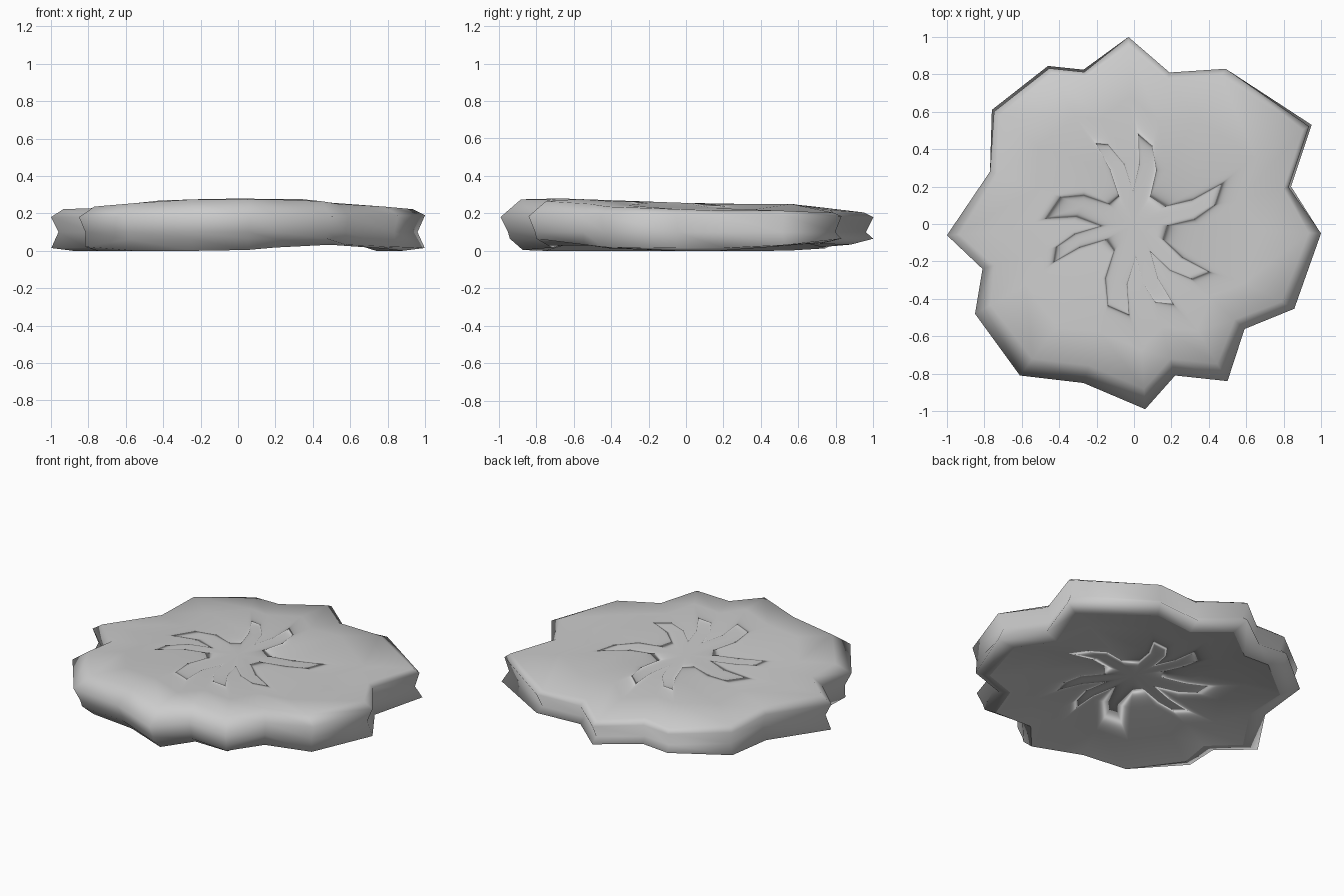
import bpy, bmesh, math

if "Cube" in bpy.data.objects:
    bpy.data.objects.remove(bpy.data.objects["Cube"])

# Jagged outline of the slab, clockwise seen from above
OUTLINE = [(-0.03, 1.0), (0.19, 0.81), (0.49, 0.83), (0.95, 0.53), (0.84, 0.20),
           (1.0, -0.05), (0.87, -0.46), (0.60, -0.57), (0.50, -0.84), (0.22, -0.81),
           (0.06, -0.99), (-0.27, -0.85), (-0.61, -0.81), (-0.85, -0.48), (-0.81, -0.24),
           (-1.0, -0.06), (-0.77, 0.28), (-0.76, 0.61), (-0.46, 0.845), (-0.27, 0.825)]


def clamp(v):
    return max(0.0, min(1.0, v))


def front(y):
    # 0 at the back, 1 at the front
    return clamp(0.2 - y * 1.2)


def top_z(x, y):
    z = 0.25 + 0.03 * front(y)
    z -= 0.04 * clamp((y - 0.6) / 0.25)
    return z - 0.03 * clamp((abs(x) - 0.35) / 0.3)


def rim_z(x, y):
    return max(0.05 * clamp((y - 0.2) / 0.6) * clamp(x + 0.7),
               0.03 * clamp(x * 3) * clamp(-y * 2) * clamp((0.9 - x) * 4))


def lower_z(x, y):
    return 0.015 + 0.05 * clamp((abs(y) - 0.4) / 0.4)


def upper_scale(x, y):
    return 0.985 if (x > 0.55 and abs(y) > 0.1) or (x < -0.2 and y > 0.5) else 1.0


# Each ring: scale and height as functions of the outline point, top to bottom
RINGS = [
    (lambda x, y: 0.35, top_z),
    (lambda x, y: 0.68, top_z),
    (lambda x, y: 0.95 - 0.06 * front(y), lambda x, y: top_z(x, y) - 0.005),
    (upper_scale, lambda x, y: 0.18 + 0.01 * clamp(x)),
    (lambda x, y: 0.96, lambda x, y: 0.10),
    (lambda x, y: 1.0 - 0.05 * front(y) * clamp(-y * 2), lower_z),
    (lambda x, y: 0.88, rim_z),
]
# Hollow underside: a shallow dome starting at the rim
DOME = [
    (lambda x, y: 0.88, rim_z),
    (lambda x, y: 0.65, lambda x, y: 0.06 + rim_z(x, y) * 0.5),
    (lambda x, y: 0.35, lambda x, y: 0.10),
]


def add_rings(bm, specs, tip):
    rings = []
    for scale, height in specs:
        ring = []
        for x, y in OUTLINE:
            s = scale(x, y)
            ring.append(bm.verts.new((x * s, y * s, height(x * s, y * s))))
        rings.append(ring)
    n = len(OUTLINE)
    for a, b in zip(rings, rings[1:]):
        for i in range(n):
            j = (i + 1) % n
            bm.faces.new((a[j], a[i], b[i], b[j]))
    end, z, flip = tip
    c = bm.verts.new((0, 0, z))
    for i in range(n):
        p, q = rings[end][i], rings[end][(i + 1) % n]
        bm.faces.new((c, p, q) if flip else (c, q, p))


def make(name, specs, tip):
    bm = bmesh.new()
    add_rings(bm, specs, tip)
    mesh = bpy.data.meshes.new(name)
    bm.to_mesh(mesh)
    bm.free()
    for p in mesh.polygons:
        p.use_smooth = True
    obj = bpy.data.objects.new(name, mesh)
    bpy.context.collection.objects.link(obj)


make("rock_slab", RINGS, (0, top_z(0, 0), False))
make("slab_underside", DOME, (-1, 0.12, True))
